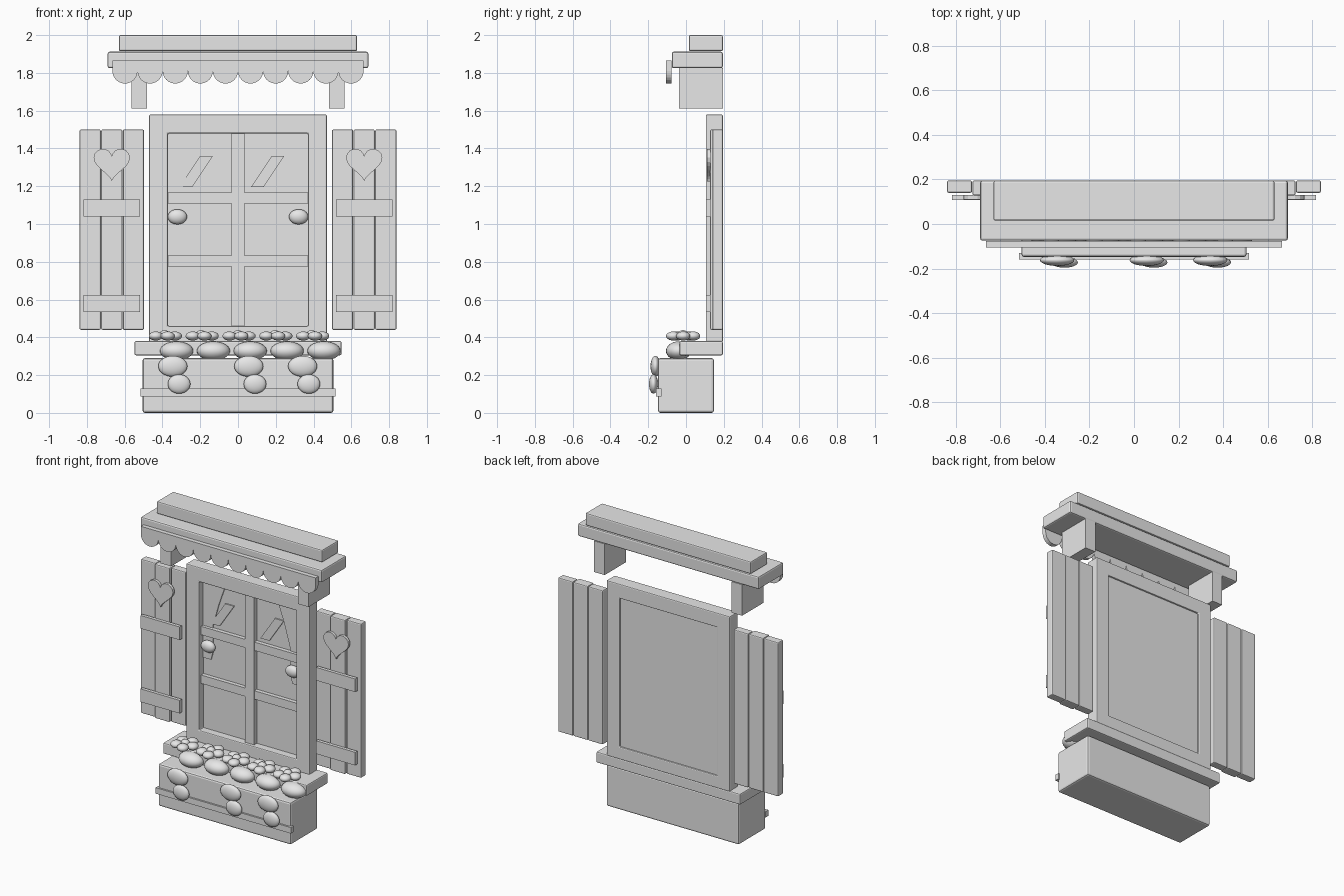
import bpy, bmesh, math
from mathutils import Matrix

if "Cube" in bpy.data.objects:
    bpy.data.objects.remove(bpy.data.objects["Cube"])

grey = bpy.data.materials.new("plain grey")
grey.diffuse_color = (0.8, 0.8, 0.8, 1)
grey.use_nodes = True
grey.node_tree.nodes["Principled BSDF"].inputs["Base Color"].default_value = grey.diffuse_color


def finish(name, bm, bevel=0.0, smooth=False):
    """Turn a bmesh into a named object, with optional rounded edges."""
    bmesh.ops.recalc_face_normals(bm, faces=bm.faces)
    mesh = bpy.data.meshes.new(name)
    for f in bm.faces:
        f.smooth = smooth
    bm.to_mesh(mesh)
    bm.free()
    mesh.materials.append(grey)
    ob = bpy.data.objects.new(name, mesh)
    bpy.context.collection.objects.link(ob)
    if bevel:
        mod = ob.modifiers.new("rounded edges", 'BEVEL')
        mod.width = bevel
        mod.segments = 2
        mod.limit_method = 'ANGLE'
    return ob


def box(name, x0, x1, y0, y1, z0, z1, bevel=0.0):
    bm = bmesh.new()
    m = Matrix.Translation(((x0 + x1) / 2, (y0 + y1) / 2, (z0 + z1) / 2))
    m = m @ Matrix.Diagonal((x1 - x0, y1 - y0, z1 - z0, 1))
    bmesh.ops.create_cube(bm, size=1, matrix=m)
    return finish(name, bm, bevel)


def blob(name, c, r):
    bm = bmesh.new()
    m = Matrix.Translation(c) @ Matrix.Diagonal((*r, 1))
    bmesh.ops.create_uvsphere(bm, u_segments=24, v_segments=14, radius=1, matrix=m)
    return finish(name, bm, smooth=True)


def plate(name, outlines, y0, y1, bevel=0.0):
    """Extrude outlines drawn in x, z from y0 back to y1."""
    bm = bmesh.new()
    cache = {}

    def vert(p):
        key = (round(p[0], 4), round(p[1], 4))
        if key not in cache:
            cache[key] = bm.verts.new((p[0], y0, p[1]))
        return cache[key]
    faces = [bm.faces.new([vert(p) for p in o]) for o in outlines]
    ext = bmesh.ops.extrude_face_region(bm, geom=faces, use_keep_orig=True)
    moved = [g for g in ext["geom"] if isinstance(g, bmesh.types.BMVert)]
    bmesh.ops.translate(bm, verts=moved, vec=(0, y1 - y0, 0))
    return finish(name, bm, bevel)


BACK = 0.195

# Roof: cap, slab, brackets and scalloped valance
box("roof_cap", -0.63, 0.63, 0.015, BACK, 1.915, 2.0, 0.008)
box("roof_slab", -0.69, 0.69, -0.075, BACK, 1.825, 1.912, 0.01)
for s in (-1, 1):
    box("roof_bracket", s * 0.523 - 0.04, s * 0.523 + 0.04, -0.038, BACK, 1.612, 1.826)
R = 0.0665
scallops = [(-10 * R, 1.865)]
for i in range(10):
    cx = (2 * i - 9) * R
    for k in range(0 if i == 0 else 1, 13):
        a = math.pi * (1 + k / 12)
        scallops.append((cx + R * math.cos(a), 1.81 + R * math.sin(a)))
scallops.append((10 * R, 1.865))
plate("valance", [scallops], -0.106, -0.076)

# Window frame as one ring
outer = [(-0.47, 0.375), (0.47, 0.375), (0.47, 1.58), (-0.47, 1.58)]
inner = [(-0.37, 0.46), (0.37, 0.46), (0.37, 1.48), (-0.37, 1.48)]
ring = [[outer[i], outer[(i + 1) % 4], inner[(i + 1) % 4], inner[i]] for i in range(4)]
plate("window_frame", ring, 0.105, BACK, 0.007)

# Glass, glazing bars
box("glass", -0.375, 0.375, 0.155, 0.185, 0.455, 1.485)
box("upright_bar", -0.035, 0.035, 0.125, 0.16, 0.455, 1.485)
for z in (0.803, 1.138):
    box("cross_bar", -0.372, 0.372, 0.127, 0.16, z - 0.029, z + 0.029)

# Curtains with tie-backs, and glints on the glass
curtain = [(0.372, 1.482), (0.2, 1.482), (0.25, 1.34), (0.295, 1.18),
           (0.295, 1.0), (0.31, 0.945), (0.372, 0.945)]
for s in (-1, 1):
    plate("curtain", [[(s * x, z) for x, z in curtain]], 0.148, 0.156)
    blob("curtain_tie", (s * 0.321, 0.135, 1.038), (0.051, 0.03, 0.04))
for x in (-0.31, 0.068):
    plate("glint", [[(x, 1.195), (x + 0.067, 1.195), (x + 0.177, 1.36), (x + 0.11, 1.36)]],
          0.146, 0.156)

# Shutters: three planks, two battens and a heart each
heart = []
for k in range(32):
    t = 2 * math.pi * k / 32
    hx = 16 * math.sin(t) ** 3
    hz = 13 * math.cos(t) - 5 * math.cos(2 * t) - 2 * math.cos(3 * t) - math.cos(4 * t)
    heart.append((hx * 0.006, 1.327 + hz * 0.006))
for s in (-1, 1):
    cx = s * 0.668
    for i in (-1, 0, 1):
        px = cx + i * 0.1145
        front = 0.128 if i == 0 else 0.14
        box("shutter_plank", px - 0.056, px + 0.056, front, BACK, 0.44, 1.5, 0.007)
    for z in (0.58, 1.085):
        box("shutter_batten", cx - 0.149, cx + 0.149, 0.107, 0.13, z - 0.045, z + 0.045)
    plate("shutter_heart", [[(cx + x, z) for x, z in heart]], 0.11, 0.129)

# Sill and planter
box("sill", -0.548, 0.548, -0.035, BACK, 0.305, 0.38, 0.008)
box("planter", -0.505, 0.505, -0.148, 0.148, 0.0, 0.29, 0.012)
box("planter_band", -0.515, 0.515, -0.16, -0.13, 0.087, 0.128)

# Leaves along the sill and trailing down the planter
for i in range(5):
    blob("sill_leaf", (-0.325 + 0.195 * i, -0.04, 0.328), (0.088, 0.066, 0.05))
for x in (-0.345, 0.057, 0.342):
    blob("upper_trailing_leaf", (x, -0.162, 0.247), (0.077, 0.026, 0.055))
    blob("lower_trailing_leaf", (x + 0.033, -0.172, 0.153), (0.06, 0.024, 0.051))

# Flowers: a ring of petals round a centre
for i in range(5):
    fx, fy, fz = -0.39 + 0.195 * i, -0.015, 0.407
    for k in range(5):
        a = 2 * math.pi * k / 5
        blob("petal", (fx + 0.056 * math.cos(a), fy + 0.056 * math.sin(a), fz),
             (0.037, 0.037, 0.024))
    blob("flower_centre", (fx, fy, fz + 0.007), (0.028, 0.028, 0.024))
